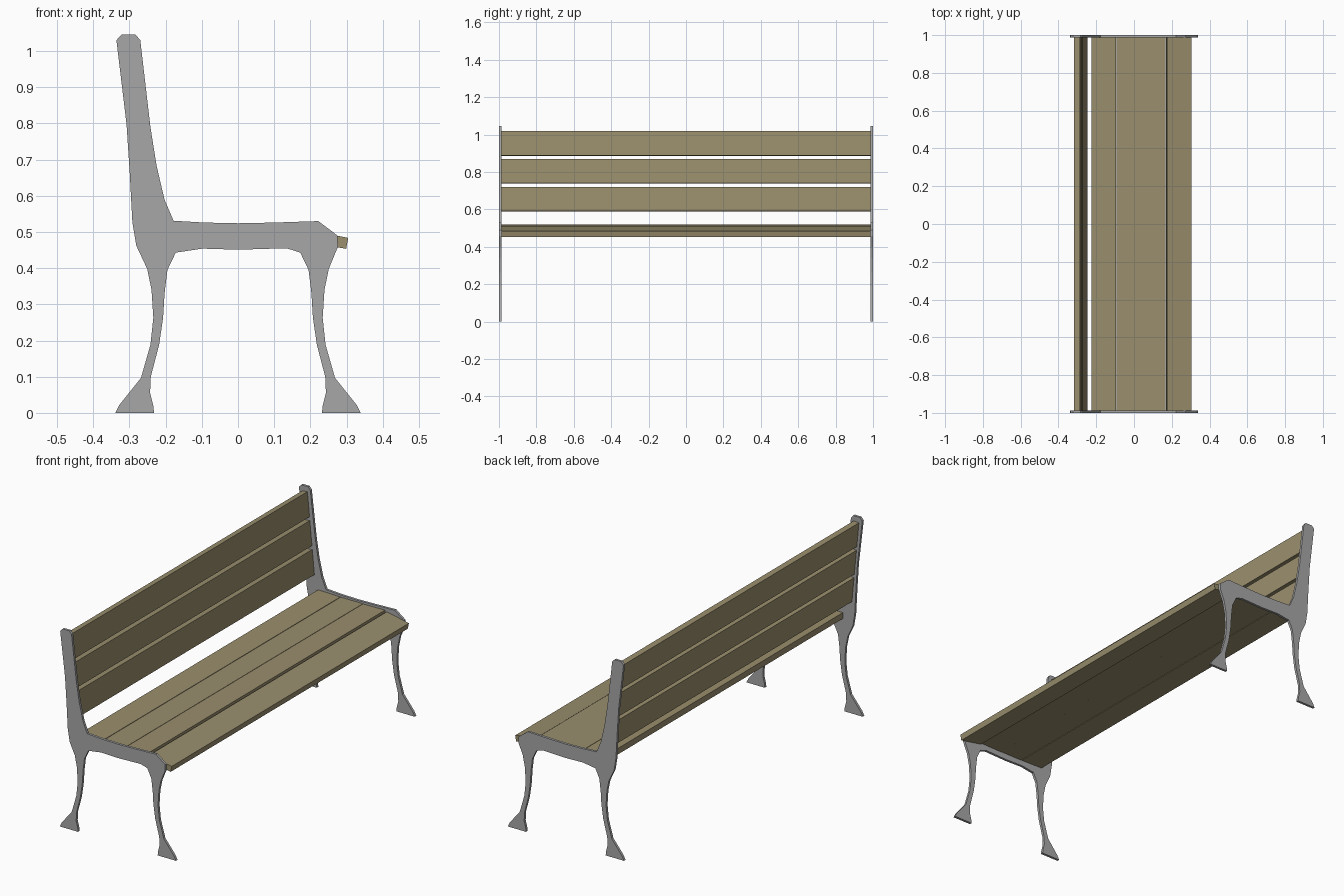
import bpy, bmesh
from math import radians

if "Cube" in bpy.data.objects:
    bpy.data.objects.remove(bpy.data.objects["Cube"])


def material(name, color):
    mat = bpy.data.materials.new(name)
    mat.diffuse_color = (*color, 1)
    mat.use_nodes = True
    mat.node_tree.nodes["Principled BSDF"].inputs["Base Color"].default_value = mat.diffuse_color
    return mat


wood = material("wood", (0.32, 0.272, 0.153))
iron = material("iron", (0.386, 0.386, 0.386))

# Leg outlines (x, z) for the +x leg; mirrored for the rear leg
leg_outer = [(0.251, 0.398), (0.239, 0.34), (0.234, 0.263), (0.242, 0.188),
             (0.268, 0.097), (0.328, 0.022), (0.339, 0)]
leg_inner = [(0.232, 0), (0.234, 0.02), (0.243, 0.055), (0.241, 0.1), (0.218, 0.188),
             (0.207, 0.263), (0.203, 0.33), (0.195, 0.395), (0.172, 0.443)]
back_and_seat = [(-0.281, 0.462), (-0.292, 0.528), (-0.299, 0.66), (-0.308, 0.797),
                 (-0.336, 1.03), (-0.322, 1.045), (-0.283, 1.045), (-0.27, 1.03),
                 (-0.242, 0.79), (-0.225, 0.683), (-0.203, 0.589), (-0.178, 0.531),
                 (-0.093, 0.526), (0, 0.524), (0.1, 0.526), (0.222, 0.53),
                 (0.275, 0.49), (0.276, 0.459)]
underside = [(0.134, 0.455), (0, 0.451), (-0.098, 0.454)]


def mirrored(points):
    return [(-x, z) for x, z in reversed(points)]


profile = (back_and_seat + leg_outer + leg_inner + underside
           + mirrored(leg_inner) + mirrored(leg_outer))


def side_frame(name, y0, y1):
    bm = bmesh.new()
    face = bm.faces.new([bm.verts.new((x, y0, z)) for x, z in profile])
    ext = bmesh.ops.extrude_face_region(bm, geom=[face])
    verts = [g for g in ext["geom"] if isinstance(g, bmesh.types.BMVert)]
    bmesh.ops.translate(bm, verts=verts, vec=(0, y1 - y0, 0))
    bmesh.ops.recalc_face_normals(bm, faces=bm.faces)
    mesh = bpy.data.meshes.new(name)
    bm.to_mesh(mesh)
    bm.free()
    mesh.materials.append(iron)
    bpy.context.collection.objects.link(bpy.data.objects.new(name, mesh))


def slat(name, x, z, size_x, size_z, tilt):
    bpy.ops.mesh.primitive_cube_add(size=1, location=(x, 0, z),
                                    rotation=(0, radians(tilt), 0))
    ob = bpy.context.object
    ob.name = name
    ob.scale = (size_x, 1.974, size_z)
    ob.data.materials.append(wood)


# Cast end frames
side_frame("left_frame", -1.0, -0.987)
side_frame("right_frame", 0.987, 1.0)

# Seat slats, the front one tipped downward
for i, (x, z, tilt) in enumerate([(-0.160, 0.501, 1.5), (-0.028, 0.499, 0),
                                  (0.102, 0.499, -1), (0.237, 0.481, 11)]):
    slat(f"seat_slat_{i + 1}", x, z, 0.132 if i == 3 else 0.129, 0.031, tilt)

# Backrest slats, leaning backward
for i in range(3):
    slat(f"back_slat_{i + 1}", -0.267 - 0.0142 * i, 0.655 + 0.1485 * i, 0.03, 0.13, -5.5)
